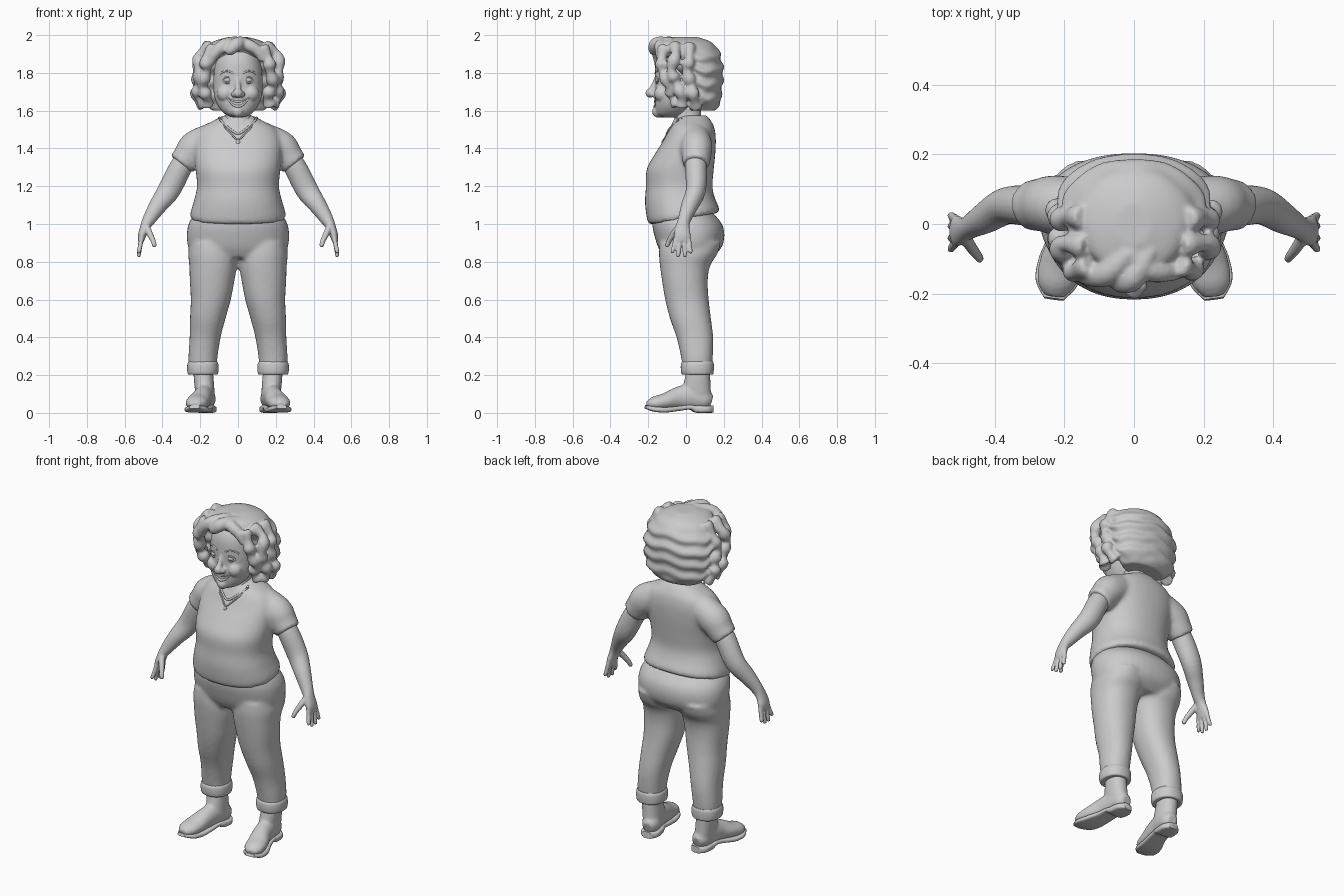
import bpy, bmesh, math, random
from mathutils import Vector

random.seed(4)
GREY = bpy.data.materials.new("light grey")
GREY.diffuse_color = (0.6, 0.6, 0.6, 1)


def spline(rows, k=5):
    """Catmull-Rom interpolation of equal-length rows."""
    out, n = [], len(rows)
    for i in range(n - 1):
        a, b, c, d = (rows[min(max(j, 0), n - 1)] for j in (i - 1, i, i + 1, i + 2))
        for s in range(k):
            t = s / k
            out.append([0.5 * (2 * q + (r - p) * t + (2 * p - 5 * q + 4 * r - w) * t * t
                        + (3 * q - p - 3 * r + w) * t ** 3) for p, q, r, w in zip(a, b, c, d)])
    return out + [list(rows[-1])]


def power(v, e):
    return math.copysign(abs(v) ** e, v)


def skin(bm, rings):
    vs = [[bm.verts.new(p) for p in ring] for ring in rings]
    n = len(vs[0])
    for a, b in zip(vs, vs[1:]):
        for i in range(n):
            bm.faces.new((a[i], a[(i + 1) % n], b[(i + 1) % n], b[i]))
    bm.faces.new(vs[0])
    bm.faces.new(vs[-1])


def loft(bm, rows, n=40, e=0.9, wave=None):
    """Upright body; rows are z, centre x, half width, front y, back y, tilt."""
    rings = []
    for z, x, rx, yf, yb, tilt in spline([tuple(r) + (0,) * (6 - len(r)) for r in rows]):
        ring = []
        for i in range(n):
            a = 2 * math.pi * i / n
            f = 1 + (wave(a, z) if wave else 0)
            y = (yf + yb) / 2 + (yb - yf) / 2 * power(math.sin(a), e) * f
            ring.append((x + rx * power(math.cos(a), e) * f, y, z + tilt * y))
        rings.append(ring)
    skin(bm, rings)


def tube(bm, pts, side=(0, 1, 0), n=14, e=1, k=5, lumps=0):
    """Swept limb; points are x, y, z, radius along side, radius across."""
    rows = spline([tuple(p) + (p[3],) * (5 - len(p)) for p in pts], k)
    rings = []
    for i, r in enumerate(rows):
        a, b = rows[max(i - 1, 0)], rows[min(i + 1, len(rows) - 1)]
        t = (Vector(b[:3]) - Vector(a[:3])).normalized()
        u = Vector(side)
        u = (u - t * u.dot(t)).normalized()
        v = t.cross(u)
        f = 1 + lumps * math.sin(i * 1.1)
        rings.append([Vector(r[:3]) + u * r[3] * f * power(math.cos(w), e) + v * r[4] * f * power(math.sin(w), e)
                      for w in (2 * math.pi * j / n for j in range(n))])
    skin(bm, rings)


def ball(bm, c, r, scale=(1, 1, 1)):
    for v in bmesh.ops.create_uvsphere(bm, u_segments=20, v_segments=14, radius=r)["verts"]:
        v.co = Vector(c) + Vector([p * s for p, s in zip(v.co, scale)])


def make(name, bm, mirror=False, voxel=0, smooth=0):
    bmesh.ops.recalc_face_normals(bm, faces=bm.faces)
    me = bpy.data.meshes.new(name)
    bm.to_mesh(me)
    bm.free()
    me.materials.append(GREY)
    ob = bpy.data.objects.new(name, me)
    bpy.context.collection.objects.link(ob)
    bpy.ops.object.select_all(action='DESELECT')
    ob.select_set(True)
    bpy.context.view_layer.objects.active = ob
    if mirror:
        ob.modifiers.new("mirror", 'MIRROR').use_mirror_merge = False
    if voxel:
        m = ob.modifiers.new("blend", 'REMESH')
        m.mode, m.voxel_size, m.use_smooth_shade = 'VOXEL', voxel, True
        m = ob.modifiers.new("soften", 'SMOOTH')
        m.factor, m.iterations = 0.5, smooth
        me.shade_smooth()
    else:
        bpy.ops.object.shade_smooth_by_angle(angle=math.radians(50))
    return ob


def surface_y(ob, x, z):
    """Front surface depth of a finished part."""
    ev = ob.evaluated_get(bpy.context.evaluated_depsgraph_get())
    hit, p, _, _ = ev.ray_cast(Vector((x, -1, z)), Vector((0, 1, 0)))
    return p.y if hit else -0.05


# shirt with sleeves
bm = bmesh.new()
loft(bm, [(1.03, 0, .25, -.195, .175, .17), (1.06, 0, .252, -.207, .175, .15), (1.13, 0, .232, -.217, .152, .07),
          (1.2, 0, .217, -.212, .14), (1.29, 0, .225, -.208, .147), (1.37, 0, .232, -.165, .155),
          (1.45, 0, .23, -.115, .158), (1.51, 0, .195, -.085, .15), (1.55, 0, .125, -.06, .13), (1.575, 0, .075, -.03, .11)])
tube(bm, [(.14, .05, 1.45, .08, .085), (.225, .055, 1.405, .085, .09), (.265, .055, 1.357, .077, .08),
          (.3, .052, 1.315, .071, .073)], n=24)
shirt = make("shirt", bm, True, .012, 5)

# trousers: hips and legs
bm = bmesh.new()
loft(bm, [(.82, 0, .235, -.115, .13), (.87, 0, .262, -.145, .185), (.93, 0, .271, -.165, .203), (.99, 0, .265, -.178, .195),
          (1.04, 0, .24, -.175, .16), (1.08, 0, .2, -.15, .12)])
loft(bm, [(.9, .135, .12, -.14, .185), (.84, .133, .13, -.143, .165), (.78, .132, .126, -.138, .128), (.7, .137, .118, -.127, .115),
          (.6, .144, .106, -.11, .12), (.5, .16, .094, -.085, .132), (.4, .174, .082, -.05, .144),
          (.3, .185, .077, -.027, .142), (.23, .187, .073, -.015, .135)])
make("trousers", bm, True, .012, 4)

# rolled cuffs
bm = bmesh.new()
loft(bm, [(.205, .186, .055, 0, .12), (.204, .186, .077, -.02, .142), (.225, .186, .083, -.027, .147),
          (.258, .186, .082, -.027, .147), (.272, .186, .075, -.02, .142)])
make("trouser_cuffs", bm, True)

# boots and soles
bm = bmesh.new()
loft(bm, [(.25, .184, .05, .002, .125), (.2, .183, .052, -.003, .128), (.14, .178, .052, -.015, .13), (.07, .172, .05, -.02, .135)])
tube(bm, [(.165, .135, .06, .03, .035), (.168, .1, .07, .05, .055), (.178, .03, .085, .051, .068), (.19, -.04, .078, .052, .06),
          (.21, -.11, .06, .06, .045), (.223, -.17, .05, .055, .036), (.228, -.208, .045, .028, .016)], (1, 0, 0), 24)
make("boots", bm, True, .008, 4)
bm = bmesh.new()
tube(bm, [(.163, .143, .02, .028, .019), (.167, .11, .019, .053, .019), (.173, .055, .021, .054, .02), (.18, .02, .03, .05, .013),
          (.19, -.04, .023, .054, .013), (.21, -.11, .016, .064, .014), (.223, -.17, .021, .06, .014),
          (.23, -.215, .032, .028, .009)], (1, 0, 0), 24, .5)
make("boot_soles", bm, True)

# arms, hands, fingers and thumbs
bm = bmesh.new()
tube(bm, [(.24, .05, 1.39, .05), (.3, .052, 1.305, .058, .06), (.365, .052, 1.18, .053, .06), (.425, .018, 1.095, .045, .047),
          (.47, -.008, 1.025, .034, .035), (.492, -.018, .985, .037, .026), (.508, -.02, .94, .045, .022),
          (.514, -.02, .905, .04, .015)], n=20)
for y0, y1, z1 in ((-.052, -.072, .845), (-.031, -.041, .825), (-.008, -.006, .825), (.014, .024, .843)):
    tube(bm, [(.508, y0, .935, .012), (.518, (y0 + y1) / 2, .885, .0125), (.525, y1, z1 + .01, .011), (.527, y1, z1, .006)], n=10)
tube(bm, [(.488, -.03, .995, .018), (.468, -.065, .95, .017), (.449, -.09, .91, .014), (.442, -.1, .885, .012), (.44, -.102, .878, .006)], n=10)
make("arms", bm, True, .0055, 3)

# neck
bm = bmesh.new()
loft(bm, [(1.46, 0, .09, -.1, .09), (1.53, 0, .085, -.075, .09), (1.57, 0, .068, -.06, .08), (1.64, 0, .068, -.07, .08)])
make("neck", bm)

# head with nose, cheeks and chin
bm = bmesh.new()
loft(bm, [(1.565, 0, .035, -.135, -.03), (1.583, 0, .07, -.158, 0), (1.62, 0, .103, -.165, .03), (1.67, 0, .124, -.167, .06),
          (1.73, 0, .131, -.163, .09), (1.8, 0, .128, -.165, .1), (1.87, 0, .115, -.157, .1), (1.92, 0, .085, -.125, .07),
          (1.945, 0, .03, -.06, .02)])
tube(bm, [(0, -.15, 1.785, .012), (0, -.168, 1.74, .014), (0, -.185, 1.7, .018)], (1, 0, 0))
ball(bm, (0, -.19, 1.693), .025)
ball(bm, (0, -.148, 1.595), .032)
for s in (-1, 1):
    ball(bm, (s * .021, -.177, 1.688), .017)
    ball(bm, (s * .068, -.125, 1.69), .044)
head = make("head", bm, False, .006, 4)

# eyes, lids and brows
bm, lids, brows = bmesh.new(), bmesh.new(), bmesh.new()
y = surface_y(head, .055, 1.762)
ball(bm, (.055, y + .014, 1.762), .022, (1.05, 1, .75))
for up in (.016, -.015):
    tube(lids, [(.055 + d * .027, y + abs(d) * .011 - .002, 1.761 + up * (1 - d * d), .0045) for d in (-1, -.5, 0, .5, 1)], n=8)
tube(brows, [(x, surface_y(head, x, z) + .001, z, .005) for x, z in ((.025, 1.798), (.05, 1.809), (.075, 1.807), (.095, 1.793))], (0, 0, 1), 8)
make("eyes", bm, True)
make("eyelids", lids, True)
make("eyebrows", brows, True)

# smiling mouth
bm = bmesh.new()
for mid, r in ((1.648, .006), (1.622, .008)):
    tube(bm, [(x, surface_y(head, x, z) + .002, z, w) for x, z, w in
              ((d * .058, mid + (1.67 - mid) * d * d, r * (1 - .5 * abs(d))) for d in (-1, -.66, -.33, 0, .33, .66, 1))], n=8)
make("lips", bm)

# necklace, pendant and neckline
for name, pts, r in (("necklace", ((.085, 1.56), (.07, 1.515), (.035, 1.475), (0, 1.447)), .004),
                     ("neckline", ((.1, 1.565), (.088, 1.545), (.045, 1.505), (0, 1.478)), .006)):
    bm = bmesh.new()
    half = [(x, surface_y(shirt, x, z) - .001, z, r) for x, z in pts]
    tube(bm, [(-p[0],) + p[1:] for p in half[:-1]] + half[::-1], n=8)
    if name == "necklace":
        ball(bm, (0, half[-1][1] - .006, 1.43), .012, (1, .5, 1.4))
    make(name, bm)

# hair cap with rippled layers and curls
bm = bmesh.new()
loft(bm, [(1.6, 0, .13, .02, .15), (1.635, 0, .175, 0, .182), (1.69, 0, .198, -.02, .188), (1.75, 0, .207, -.04, .195),
          (1.81, 0, .212, -.06, .198), (1.86, 0, .208, -.1, .19), (1.9, 0, .192, -.13, .182), (1.94, 0, .165, -.145, .16),
          (1.97, 0, .12, -.13, .12), (1.99, 0, .05, -.06, .06)], 72, 1,
     lambda a, z: .05 * min(1, (1.99 - z) * 8) * math.sin(2 * math.pi * z / .075 + .9 * math.sin(3 * a) + .5 * math.sin(7 * a)))
strands = [[(.12, -.11, 1.94), (.165, -.13, 1.875), (.172, -.125, 1.81), (.185, -.095, 1.74), (.163, -.07, 1.68), (.168, -.04, 1.63)],
           [(.14, -.06, 1.95), (.203, -.06, 1.89), (.212, -.085, 1.82), (.207, -.06, 1.75), (.212, -.03, 1.68), (.178, -.02, 1.63)],
           [(.15, .02, 1.95), (.2, .02, 1.88), (.217, .01, 1.81), (.208, .03, 1.74), (.213, .04, 1.68), (.18, .06, 1.625)]]
for s in (-1, 1):
    for pts in strands:
        j = lambda: random.uniform(-.007, .007)
        tube(bm, [(s * x + j(), y + j(), z + j(), .03) for x, y, z in pts], (0, 1, .2), lumps=.22)
# fringe locks
tube(bm, [(.05, -.07, 1.962, .025), (0, -.15, 1.955, .037), (-.035, -.17, 1.925, .03), (-.06, -.165, 1.905, .018)], (0, 0, 1))
tube(bm, [(-.01, -.08, 1.965, .03), (-.075, -.14, 1.945, .036), (-.125, -.15, 1.9, .03), (-.15, -.14, 1.85, .025)], (0, 0, 1))
tube(bm, [(-.02, -.08, 1.968, .025), (.045, -.13, 1.95, .033), (.1, -.135, 1.92, .03), (.135, -.13, 1.87, .025)], (0, 0, 1))
make("hair", bm, False, .008, 3)
